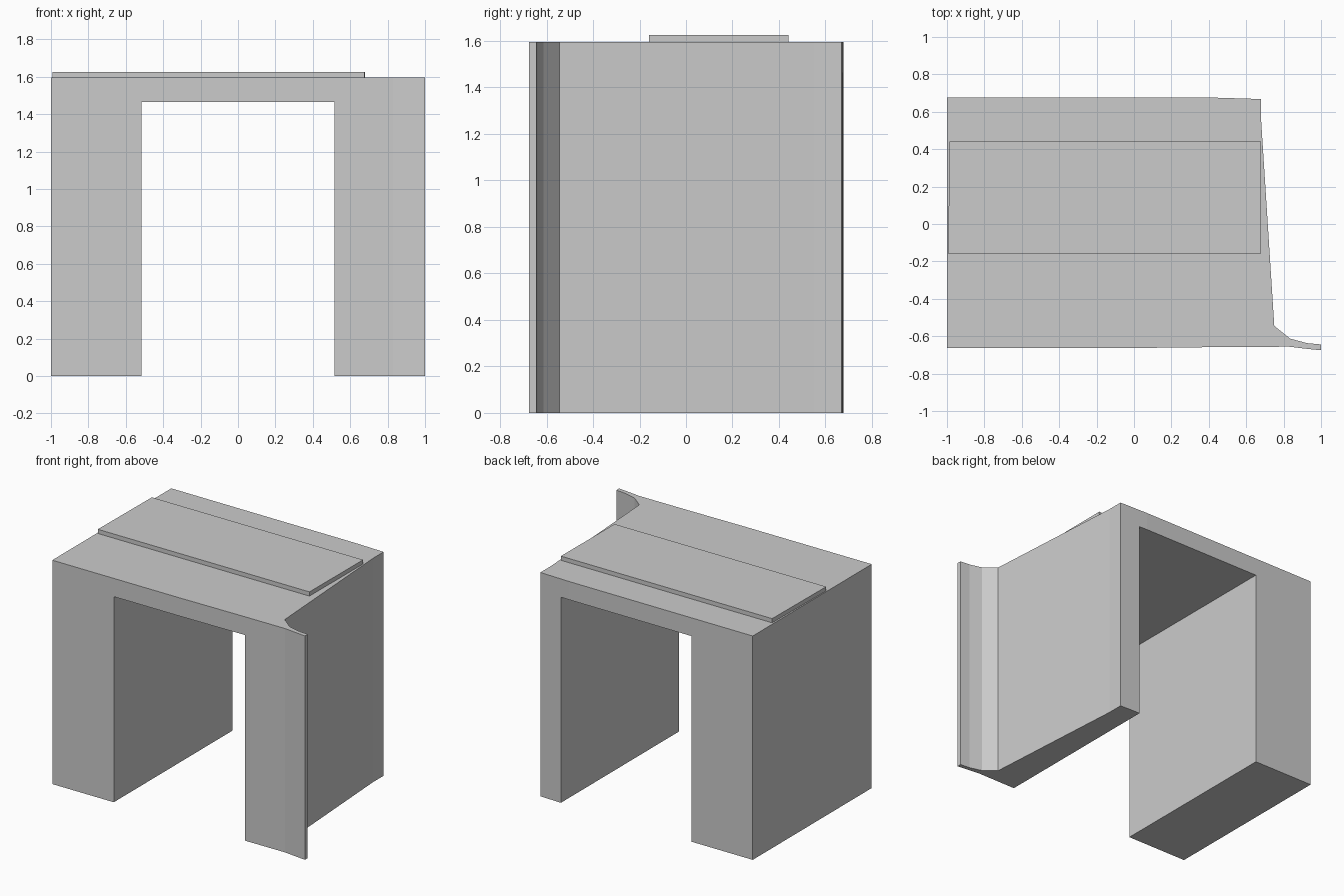
import bpy, bmesh

if "Cube" in bpy.data.objects:
    bpy.data.objects.remove(bpy.data.objects["Cube"])


def prism(name, outline, z0, z1):
    """Extrude a counter-clockwise plan outline from z0 to z1."""
    bm = bmesh.new()
    base = bm.faces.new([bm.verts.new((x, y, z0)) for x, y in outline])
    top = bmesh.ops.extrude_face_region(bm, geom=[base])["geom"]
    bmesh.ops.translate(bm, vec=(0, 0, z1 - z0),
                        verts=[v for v in top if isinstance(v, bmesh.types.BMVert)])
    bmesh.ops.recalc_face_normals(bm, faces=bm.faces)
    mesh = bpy.data.meshes.new(name)
    bm.to_mesh(mesh)
    bm.free()
    obj = bpy.data.objects.new(name, mesh)
    bpy.context.collection.objects.link(obj)
    return obj


def rect(x0, x1, y0, y1):
    return [(x0, y0), (x1, y0), (x1, y1), (x0, y1)]


# Body plan: slanted right side ending in a thin curved front flange
plan = [(-1, -0.663), (0.0, -0.663), (0.45, -0.658), (0.83, -0.656),
        (0.93, -0.668), (1, -0.675), (1, -0.644), (0.925, -0.637),
        (0.835, -0.613), (0.75, -0.545), (0.68, 0.55), (0.68, 0.668),
        (0.45, 0.675), (-1, 0.677)]
body = prism("archway_body", plan, 0, 1.595)

# Passage cut straight through from front to back
passage = prism("passage_cutter", rect(-0.515, 0.515, -1, 1), -0.5, 1.465)
passage.hide_render = True
passage.hide_set(True)
cut = body.modifiers.new("passage", "BOOLEAN")
cut.operation = "DIFFERENCE"
cut.solver = "EXACT"
cut.object = passage

# Thin raised plate on the roof
prism("roof_plate", [(-0.993, -0.16), (0.675, -0.16), (0.678, 0.44), (-0.987, 0.44)],
      1.595, 1.625)
